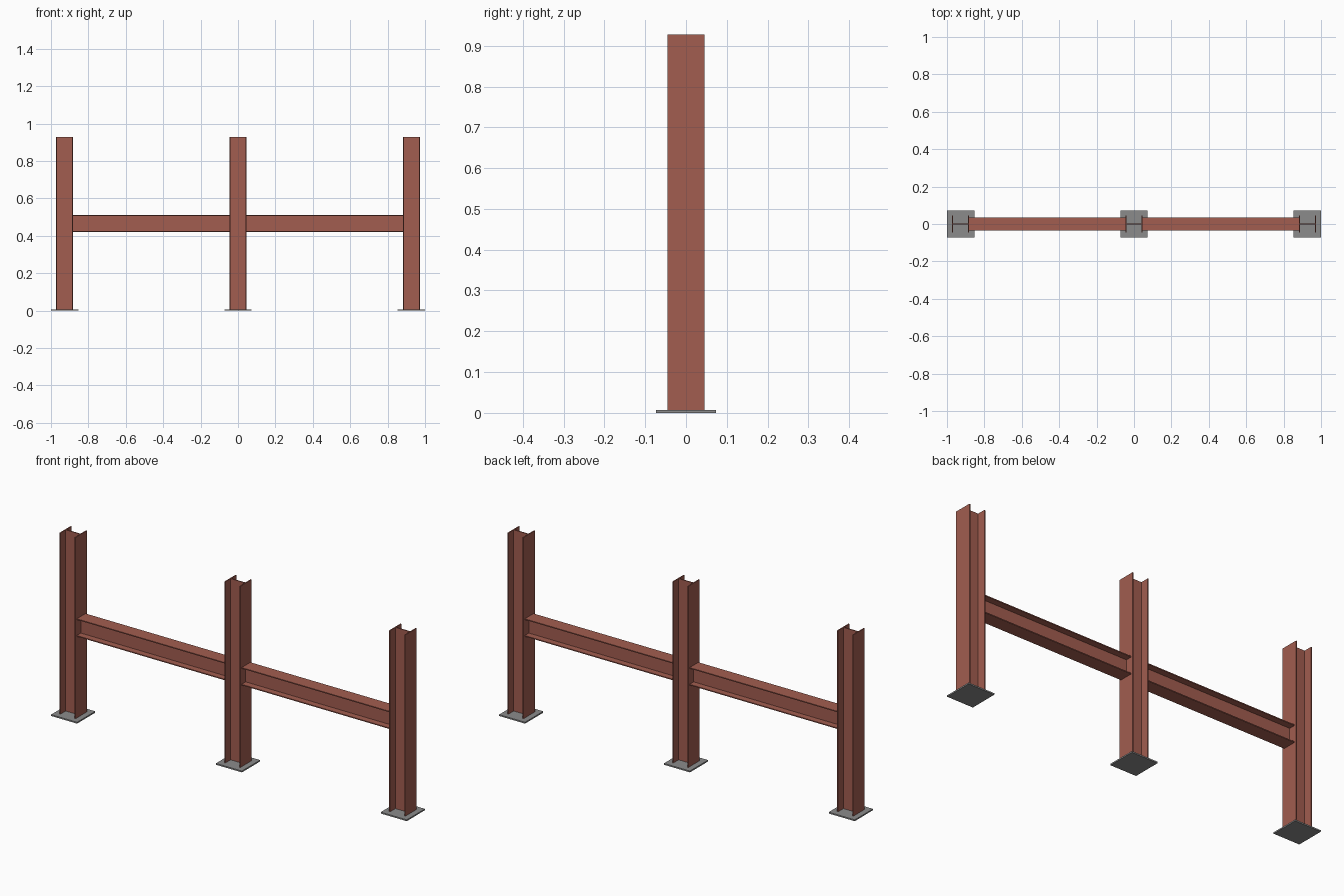
import bpy
import bmesh
from mathutils import Matrix, Vector

cube = bpy.data.objects.get("Cube")
if cube:
    bpy.data.objects.remove(cube, do_unlink=True)


def make_material(name, colour):
    mat = bpy.data.materials.new(name)
    mat.use_nodes = True
    mat.diffuse_color = colour
    mat.node_tree.nodes["Principled BSDF"].inputs["Base Color"].default_value = colour
    return mat


red = make_material("red oxide paint", (0.36, 0.11, 0.08, 1))
grey = make_material("grey steel", (0.26, 0.26, 0.26, 1))


def add_object(name, bm, mat):
    bmesh.ops.recalc_face_normals(bm, faces=bm.faces)
    mesh = bpy.data.meshes.new(name)
    bm.to_mesh(mesh)
    bm.free()
    mesh.materials.append(mat)
    obj = bpy.data.objects.new(name, mesh)
    bpy.context.collection.objects.link(obj)
    return obj


def i_section(name, depth, width, flange, web, length, matrix):
    """Extrude an I profile along local z; depth runs along local x."""
    d, w, t, s = depth / 2, width / 2, flange, web / 2
    half = [(-d, -w), (-d + t, -w), (-d + t, -s), (d - t, -s), (d - t, -w), (d, -w)]
    profile = half + [(-x, -y) for x, y in half]
    bm = bmesh.new()
    face = bm.faces.new([bm.verts.new((x, y, 0)) for x, y in profile])
    out = bmesh.ops.extrude_face_region(bm, geom=[face])
    verts = [v for v in out["geom"] if isinstance(v, bmesh.types.BMVert)]
    bmesh.ops.translate(bm, verts=verts, vec=(0, 0, length))
    bm.transform(matrix)
    return add_object(name, bm, red)


SPACING = 0.927
POST = 0.09
PLATE = 0.146
PLATE_T = 0.007
HEIGHT = 0.928

# Posts on square base plates
for side, x in (("right", -SPACING), ("middle", 0), ("left", SPACING)):
    bm = bmesh.new()
    bmesh.ops.create_cube(bm, size=1, matrix=Matrix.Translation((x, 0, PLATE_T / 2))
                          @ Matrix.Diagonal((PLATE, PLATE, PLATE_T, 1)))
    add_object(side + "_base_plate", bm, grey)
    i_section(side + "_post", POST, POST, 0.005, 0.005, HEIGHT - PLATE_T,
              Matrix.Translation((x, 0, PLATE_T)))

# Horizontal rails between the post flanges, with their flanges lying flat
turn = Matrix((Vector((0, 0, 1)), Vector((0, 1, 0)), Vector((-1, 0, 0)))).to_4x4()
for side, x in (("right", -SPACING), ("left", 0)):
    place = Matrix.Translation((x + POST / 2, 0, 0.466)) @ turn
    i_section(side + "_rail", 0.09, 0.07, 0.005, 0.005, SPACING - POST, place)
